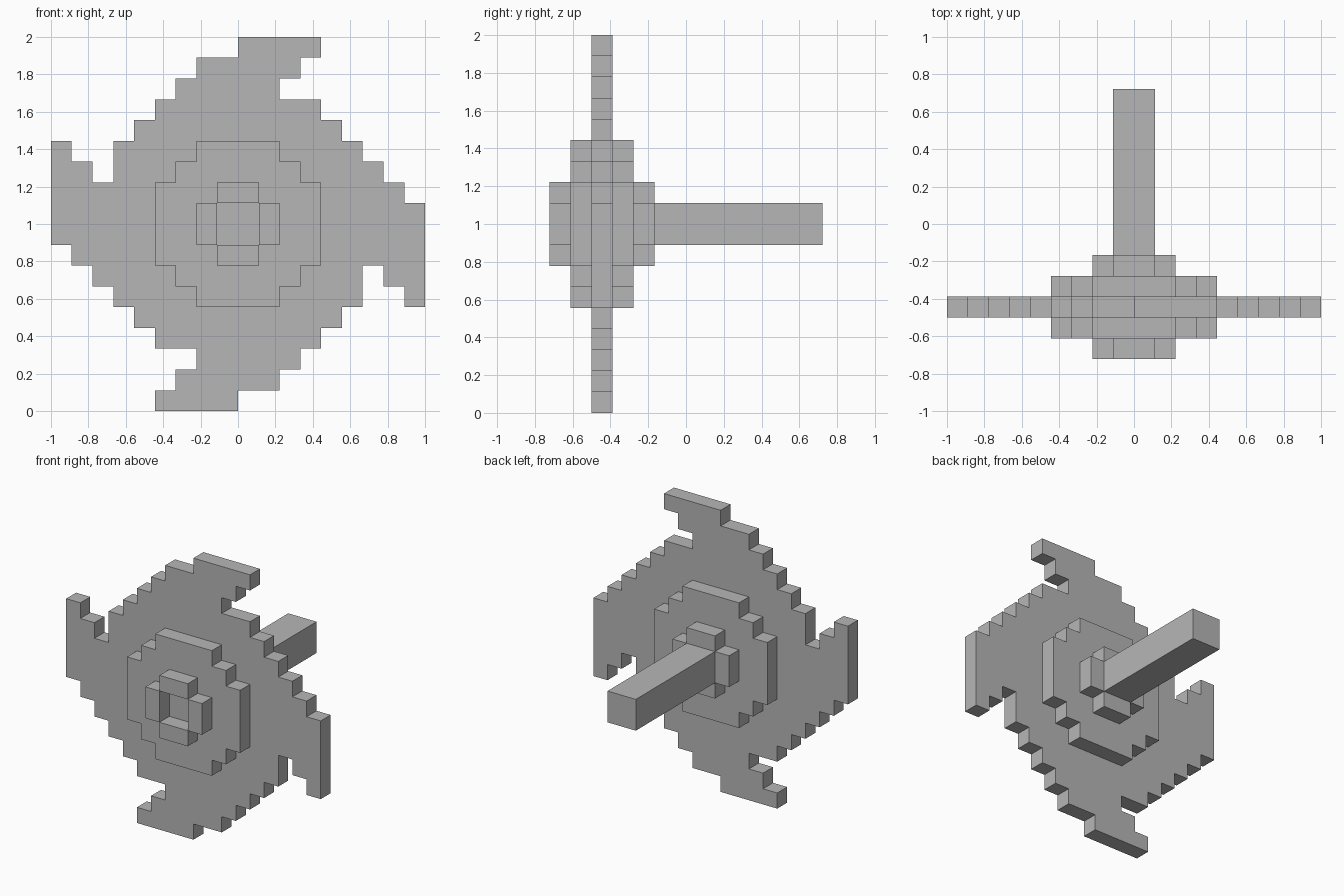
import bpy
import bmesh
from math import pi
from mathutils import Matrix

cube = bpy.data.objects.get("Cube")
if cube:
    bpy.data.objects.remove(cube, do_unlink=True)

U = 1 / 9  # one block

grey = bpy.data.materials.new("plain_grey")
grey.use_nodes = True
colour = (0.47, 0.47, 0.47, 1)
grey.diffuse_color = colour
grey.node_tree.nodes["Principled BSDF"].inputs["Base Color"].default_value = colour


def half_stairs(x, z, steps):
    """Corners of half an outline; steps are new x and new z values in turn."""
    points = [(x, z)]
    for i, value in enumerate(steps):
        if i % 2 == 0:
            x = value
        else:
            z = value
        points.append((x, z))
    return points


def full_turn(half):
    """Complete an outline with its half-turn copy."""
    return half + [(-x, -z) for x, z in half]


def slab(name, outlines, y0, y1):
    """Extrude block-unit outlines from y0 to y1."""
    bm = bmesh.new()
    for outline in outlines:
        face = bm.faces.new([bm.verts.new((x, y0, z)) for x, z in outline])
        new = bmesh.ops.extrude_face_region(bm, geom=[face])["geom"]
        verts = [v for v in new if isinstance(v, bmesh.types.BMVert)]
        bmesh.ops.translate(bm, verts=verts, vec=(0, y1 - y0, 0))
    bmesh.ops.recalc_face_normals(bm, faces=bm.faces)
    bmesh.ops.transform(bm, verts=bm.verts,
                        matrix=Matrix.Translation((0, 0, 1)) @ Matrix.Scale(U, 4))
    mesh = bpy.data.meshes.new(name)
    bm.to_mesh(mesh)
    bm.free()
    mesh.materials.append(grey)
    obj = bpy.data.objects.new(name, mesh)
    bpy.context.collection.objects.link(obj)
    return obj


def block(x0, x1, z0, z1):
    return [(x0, z0), (x1, z0), (x1, z1), (x0, z1)]


# Hooked blade plate
blade = half_stairs(9, 1, [8, 2, 7, 3, 6, 4, 5, 5, 4, 6, 2, 7, 3, 8, 4, 9,
                           0, 8, -2, 7, -3, 6, -4, 5, -5, 4, -6, 2,
                           -7, 3, -8, 4, -9])
slab("blade_plate", [full_turn(blade)], -4.5, -3.5)

# Stepped hub standing out on both sides of the plate
hub = half_stairs(4, 2, [3, 3, 2, 4, -2, 3, -3, 2, -4])
slab("hub_disc", [full_turn(hub)], -5.5, -2.5)

# Front socket: four blocks around an open centre
slab("front_socket", [block(-1, 1, 1, 2), block(-1, 1, -2, -1),
                      block(-2, -1, -1, 1), block(1, 2, -1, 1)], -6.5, -5.5)

# Back collar and square shaft
collar = half_stairs(2, 1, [1, 2, -1, 1, -2])
slab("back_collar", [full_turn(collar)], -2.5, -1.5)
slab("shaft", [block(-1, 1, -1, 1)], -1.5, 6.5)
